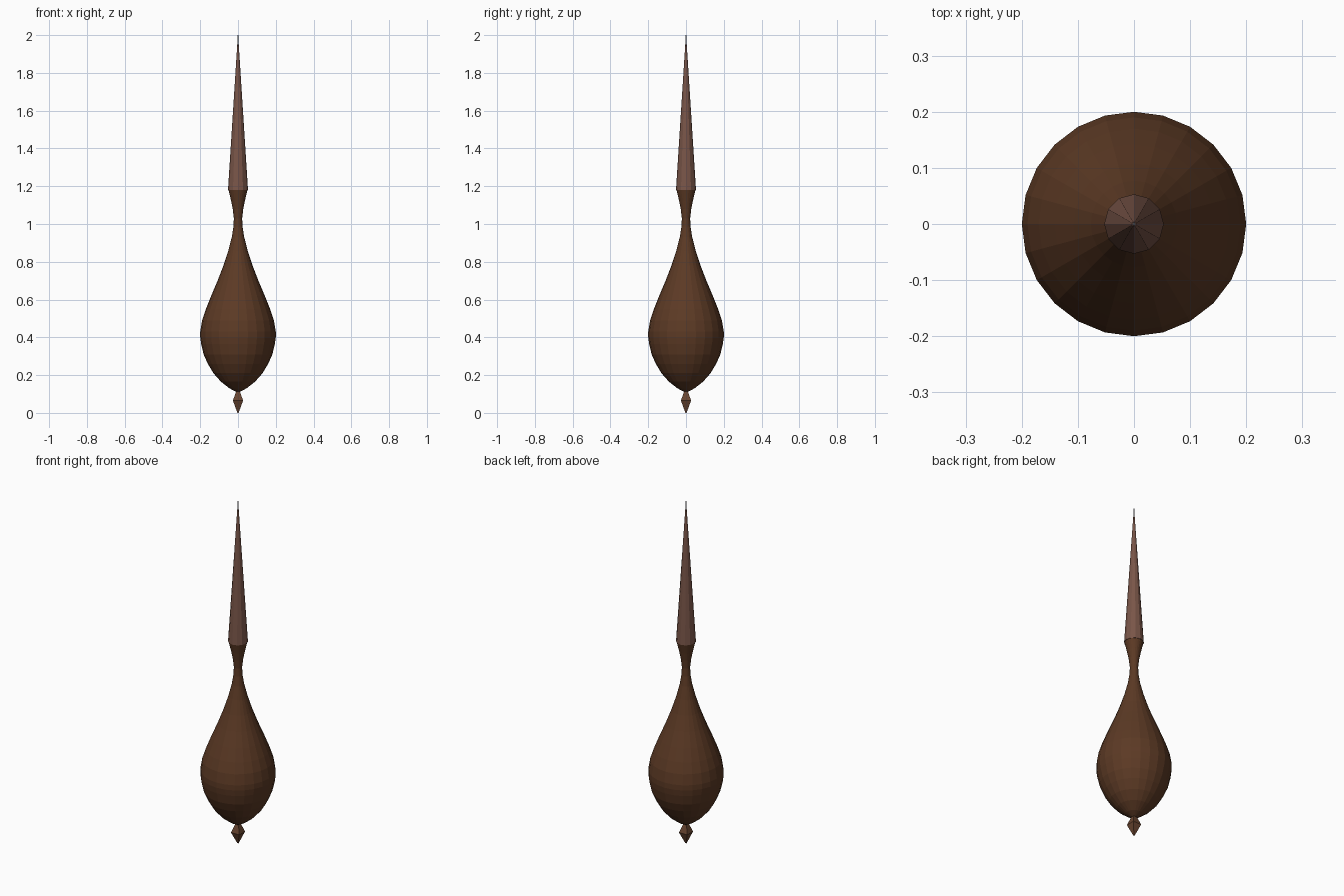
import bpy, bmesh, math

cube = bpy.data.objects.get("Cube")
if cube:
    bpy.data.objects.remove(cube, do_unlink=True)


def material(name, color):
    mat = bpy.data.materials.new(name)
    mat.use_nodes = True
    mat.diffuse_color = (*color, 1)
    mat.node_tree.nodes["Principled BSDF"].inputs["Base Color"].default_value = (*color, 1)
    return mat


def lathe(name, profile, sides, mat, turn=0.0):
    """Flat-shaded solid of revolution from (radius, height) points."""
    bm = bmesh.new()
    rings = []
    for r, z in profile:
        angles = [turn + math.tau * i / sides for i in range(sides)]
        rings.append([bm.verts.new((r * math.cos(a), r * math.sin(a), z)) for a in angles])
    for low, high in zip(rings, rings[1:]):
        for i in range(sides):
            j = (i + 1) % sides
            bm.faces.new((low[i], low[j], high[j], high[i]))
    bm.faces.new(rings[0][::-1])
    bm.faces.new(rings[-1])
    bmesh.ops.remove_doubles(bm, verts=bm.verts, dist=1e-5)
    mesh = bpy.data.meshes.new(name)
    bm.to_mesh(mesh)
    bm.free()
    mesh.materials.append(mat)
    obj = bpy.data.objects.new(name, mesh)
    bpy.context.collection.objects.link(obj)
    return obj


dark_wood = material("dark wood", (0.107, 0.042, 0.018))
light_wood = material("light wood", (0.191, 0.091, 0.065))
mid_wood = material("medium wood", (0.14, 0.06, 0.03))
steel = material("grey metal", (0.25, 0.25, 0.27))

# Turned bulb with narrow neck and flared collar
body = [(0.012, 0.112), (0.045, 0.13), (0.09, 0.165), (0.13, 0.21), (0.16, 0.26),
        (0.182, 0.31), (0.195, 0.365), (0.2, 0.40), (0.2, 0.43), (0.19, 0.49),
        (0.17, 0.55), (0.142, 0.62), (0.108, 0.70), (0.077, 0.78), (0.051, 0.86),
        (0.033, 0.93), (0.024, 0.985), (0.022, 1.03), (0.028, 1.08),
        (0.037, 1.125), (0.05, 1.18)]
lathe("bulb_body", body, 24, dark_wood)

# Tapering spire and its fine metal tip
lathe("spire", [(0.053, 1.18), (0.004, 1.95)], 12, light_wood)
lathe("tip_pin", [(0.003, 1.94), (0.002, 2.0)], 6, steel)

# Small square finial below the bulb
lathe("bottom_finial", [(0.004, 0.0), (0.038, 0.065), (0.012, 0.118)], 4, mid_wood, math.pi / 4)
